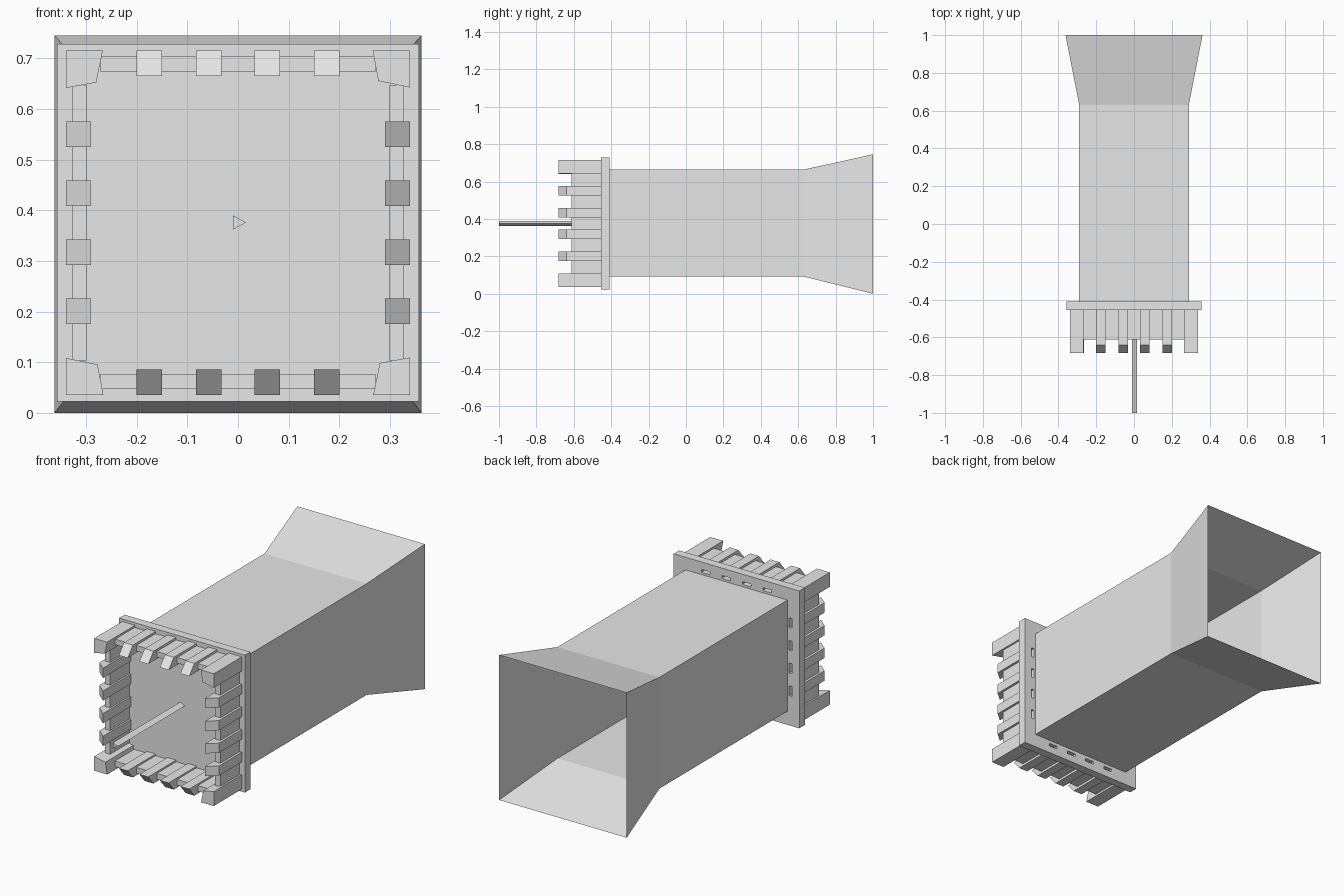
import bpy, bmesh, math
from mathutils import Matrix, Vector

if "Cube" in bpy.data.objects:
    bpy.data.objects.remove(bpy.data.objects["Cube"])

MID = 0.3755      # height of the long axis
PLATE_FRONT = -0.455
PLATE_BACK = -0.41

grey = bpy.data.materials.new("light_grey")
grey.use_nodes = True
grey.diffuse_color = (0.8, 0.8, 0.8, 1)
grey.node_tree.nodes["Principled BSDF"].inputs["Base Color"].default_value = (0.8, 0.8, 0.8, 1)


def make(name, bm):
    mesh = bpy.data.meshes.new(name)
    bm.to_mesh(mesh)
    bm.free()
    mesh.materials.append(grey)
    obj = bpy.data.objects.new(name, mesh)
    bpy.context.collection.objects.link(obj)
    return obj


def prism(bm, profile, move):
    """Closed solid from a profile swept along the vector move."""
    face = bm.faces.new([bm.verts.new(p) for p in profile])
    geom = bmesh.ops.extrude_face_region(bm, geom=[face], use_keep_orig=True)["geom"]
    new = [g for g in geom if isinstance(g, bmesh.types.BMVert)]
    bmesh.ops.translate(bm, verts=new, vec=Vector(move))
    bmesh.ops.recalc_face_normals(bm, faces=bm.faces[:])


def box(bm, x0, x1, y0, y1, z0, z1):
    prism(bm, [(x0, y0, z0), (x1, y0, z0), (x1, y0, z1), (x0, y0, z1)], (0, y1 - y0, 0))


def four_sides(bm):
    """Repeat the top side around the long axis and lift it to the axis height."""
    source = bm.verts[:] + bm.edges[:] + bm.faces[:]
    for k in range(1, 4):
        copy = bmesh.ops.duplicate(bm, geom=source)["geom"]
        bmesh.ops.rotate(bm, verts=[g for g in copy if isinstance(g, bmesh.types.BMVert)],
                         cent=(0, 0, 0), matrix=Matrix.Rotation(math.pi / 2 * k, 3, "Y"))
    bmesh.ops.translate(bm, verts=bm.verts[:], vec=(0, 0, MID))


tooth_places = (-0.175, -0.058, 0.058, 0.175)

# Square duct that flares to an open mouth at the back
bm = bmesh.new()
rings = []
for y, half_x, low, high in ((PLATE_BACK, 0.29, 0.092, 0.664),
                             (0.63, 0.29, 0.092, 0.664),
                             (1.0, 0.3625, 0.0, 0.7455)):
    rings.append([bm.verts.new(p) for p in ((-half_x, y, low), (half_x, y, low),
                                            (half_x, y, high), (-half_x, y, high))])
for a, b in zip(rings, rings[1:]):
    for i in range(4):
        j = (i + 1) % 4
        bm.faces.new((a[i], a[j], b[j], b[i]))
make("flared_duct", bm)

# Flange plate with a slot behind every clip
bm = bmesh.new()
box(bm, -0.357, 0.357, PLATE_FRONT, PLATE_BACK, MID - 0.353, MID + 0.353)
flange = make("flange_plate", bm)
bm = bmesh.new()
for x in tooth_places:
    box(bm, x - 0.025, x + 0.025, PLATE_FRONT + 0.005, PLATE_BACK + 0.02, 0.3, 0.315)
four_sides(bm)
cutter = make("slot_cutter", bm)
cutter.hide_render = True
cut = flange.modifiers.new("slots", "BOOLEAN")
cut.operation = "DIFFERENCE"
cut.solver = "EXACT"
cut.object = cutter
bpy.context.view_layer.objects.active = flange
bpy.ops.object.modifier_apply(modifier=cut.name)
bpy.data.objects.remove(cutter)

# Thin collar walls between the corner posts
bm = bmesh.new()
box(bm, -0.272, 0.272, -0.612, PLATE_FRONT, 0.299, 0.328)
four_sides(bm)
make("collar_walls", bm)

# Clips with sloping noses
bm = bmesh.new()
for x in tooth_places:
    nose = [(PLATE_FRONT, 0.29), (PLATE_FRONT, 0.34), (-0.64, 0.34), (-0.682, 0.29)]
    prism(bm, [(x - 0.025, y, z) for y, z in nose], (0.05, 0, 0))
four_sides(bm)
make("clips", bm)

# Corner posts
bm = bmesh.new()
corner = [(-0.34, 0.34), (-0.267, 0.34), (-0.28, 0.277), (-0.34, 0.266)]
prism(bm, [(x, -0.682, z) for x, z in corner], (0, 0.682 + PLATE_FRONT, 0))
four_sides(bm)
make("corner_posts", bm)

# Three-sided rod along the axis
bm = bmesh.new()
rod = [(-0.01, 0.39), (-0.01, 0.362), (0.016, 0.376)]
prism(bm, [(x, -1.0, z) for x, z in rod], (0, 1.0 + PLATE_FRONT, 0))
make("centre_rod", bm)
